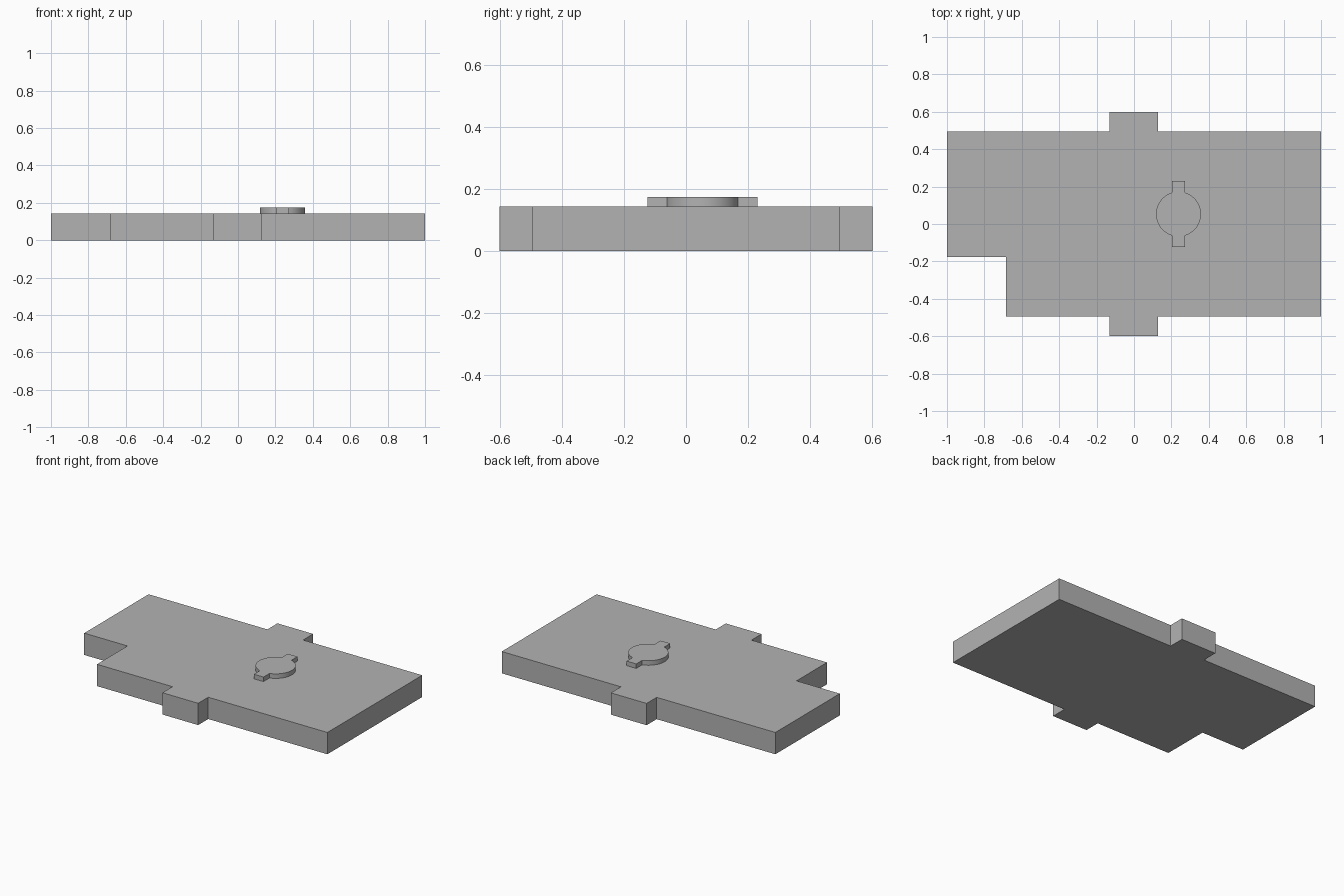
import bpy, bmesh
from math import asin, cos, sin, pi

cube = bpy.data.objects.get("Cube")
if cube:
    bpy.data.objects.remove(cube, do_unlink=True)

grey = bpy.data.materials.new("plain grey")
grey.use_nodes = True
colour = (0.45, 0.45, 0.45, 1)
grey.diffuse_color = colour
grey.node_tree.nodes["Principled BSDF"].inputs["Base Color"].default_value = colour


def extruded(name, outline, bottom, top):
    """Solid made by raising a flat outline."""
    bm = bmesh.new()
    base = bm.faces.new([bm.verts.new((x, y, bottom)) for x, y in outline])
    raised = bmesh.ops.extrude_face_region(bm, geom=[base], use_keep_orig=True)
    verts = [g for g in raised["geom"] if isinstance(g, bmesh.types.BMVert)]
    bmesh.ops.translate(bm, verts=verts, vec=(0, 0, top - bottom))
    bmesh.ops.recalc_face_normals(bm, faces=bm.faces)
    mesh = bpy.data.meshes.new(name)
    bm.to_mesh(mesh)
    bm.free()
    mesh.materials.append(grey)
    obj = bpy.data.objects.new(name, mesh)
    bpy.context.collection.objects.link(obj)
    return obj


# Plate with a notched corner and a tab on each long side
SIDE, TAB_Y, TAB_L, TAB_R = 0.495, 0.6, -0.132, 0.129
THICK = 0.144
plate = extruded("base_plate", [
    (-0.684, -SIDE), (TAB_L, -SIDE), (TAB_L, -TAB_Y), (TAB_R, -TAB_Y), (TAB_R, -SIDE),
    (1, -SIDE), (1, SIDE),
    (TAB_R, SIDE), (TAB_R, TAB_Y), (TAB_L, TAB_Y), (TAB_L, SIDE),
    (-1, SIDE), (-1, -0.177), (-0.684, -0.177)], 0, THICK)

# Round boss with two opposite lugs
CX, CY, R, LUG, REACH, STEPS = 0.238, 0.053, 0.12, 0.035, 0.177, 24
gap = asin(LUG / R)
half = []
for i in range(STEPS + 1):
    a = -pi / 2 + gap + (pi - 2 * gap) * i / STEPS
    half.append((R * cos(a), R * sin(a)))
half = [(LUG, -REACH)] + half + [(LUG, REACH)]
outline = half + [(-x, -y) for x, y in half]
boss = extruded("lugged_boss", [(CX + x, CY + y) for x, y in outline], THICK, 0.174)

# Smooth the round wall while keeping corners crisp
bpy.ops.object.select_all(action="DESELECT")
boss.select_set(True)
bpy.context.view_layer.objects.active = boss
bpy.ops.object.shade_smooth_by_angle(angle=pi / 6)
